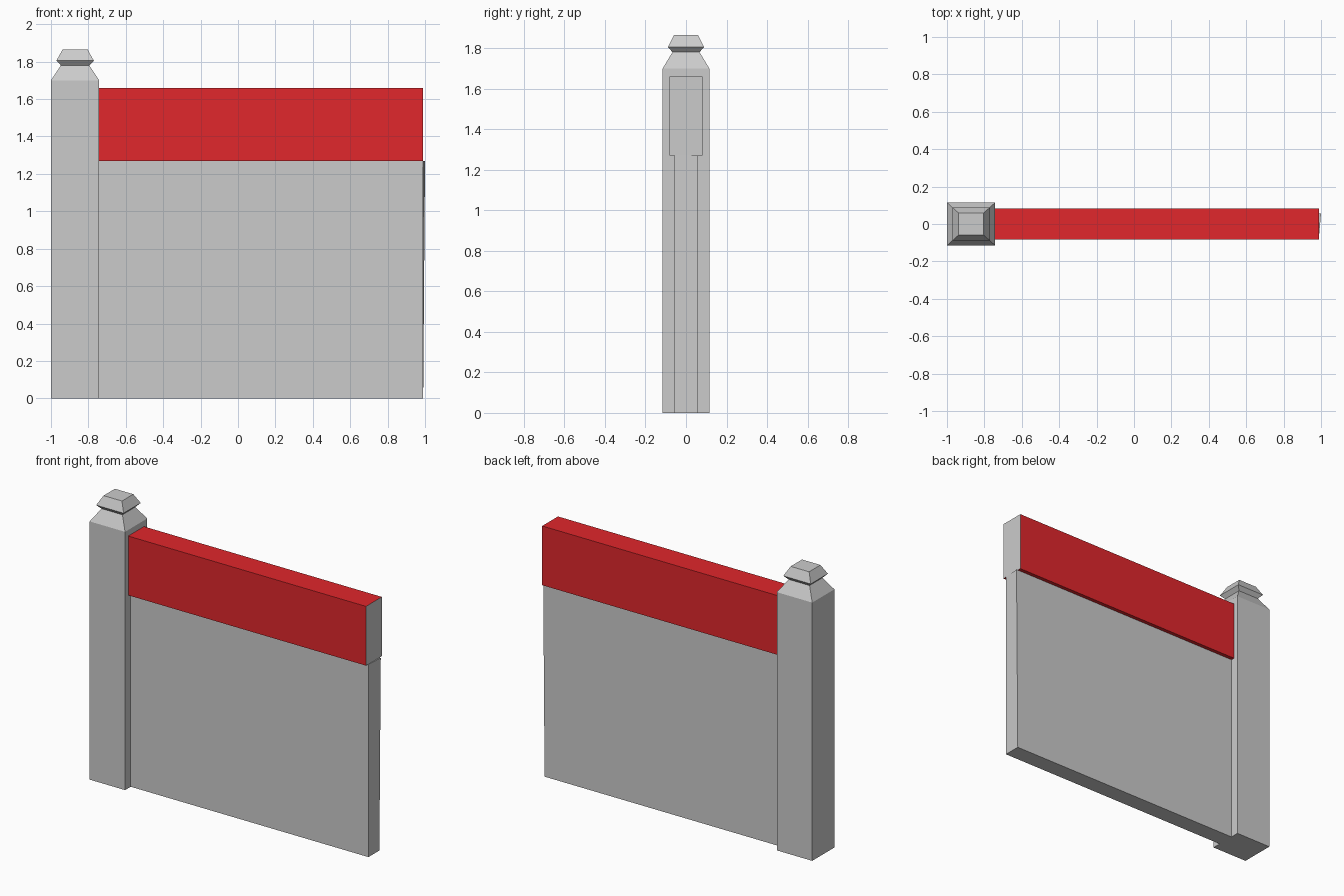
import bpy, bmesh

if "Cube" in bpy.data.objects:
    bpy.data.objects.remove(bpy.data.objects["Cube"])

POST_X = -0.871
POST_FACE = -0.742


def finish(name, bm):
    bmesh.ops.recalc_face_normals(bm, faces=bm.faces)
    mesh = bpy.data.meshes.new(name)
    bm.to_mesh(mesh)
    bm.free()
    obj = bpy.data.objects.new(name, mesh)
    bpy.context.collection.objects.link(obj)
    return obj


def box(name, x0, x1, half_y, z0, z1, tweak=None):
    bm = bmesh.new()
    bmesh.ops.create_cube(bm, size=1)
    for v in bm.verts:
        v.co.x = x1 if v.co.x > 0 else x0
        v.co.y *= 2 * half_y
        v.co.z = z1 if v.co.z > 0 else z0
        if tweak:
            tweak(v)
    return finish(name, bm)


# Square post with a pinched neck and flared cap: (half x, half y, z)
rings = [(0.129, 0.115, 0), (0.129, 0.115, 1.70), (0.076, 0.067, 1.78),
         (0.100, 0.089, 1.805), (0.067, 0.059, 1.865)]
bm = bmesh.new()
loops = [[bm.verts.new((POST_X + sx * hx, sy * hy, z))
          for sx, sy in ((-1, -1), (1, -1), (1, 1), (-1, 1))]
         for hx, hy, z in rings]
for low, high in zip(loops, loops[1:]):
    for i in range(4):
        j = (i + 1) % 4
        bm.faces.new((low[i], low[j], high[j], high[i]))
bm.faces.new(loops[0])
bm.faces.new(loops[-1])
finish("post", bm)


# Thin wall panel, its rear top corner pulled slightly outwards
def pull_corner(v):
    if v.co.x > 0 and v.co.y > 0 and v.co.z > 1:
        v.co.x = 1.0


box("wall_panel", POST_FACE, 0.99, 0.057, 0, 1.27, pull_corner)

# Thicker red top rail with plain grey ends
rail = box("top_rail", POST_FACE, 0.99, 0.082, 1.27, 1.66)
grey = bpy.data.materials.new("plain_grey")
grey.diffuse_color = (0.8, 0.8, 0.8, 1)
grey.use_nodes = True
grey.node_tree.nodes["Principled BSDF"].inputs["Base Color"].default_value = grey.diffuse_color
red = bpy.data.materials.new("red_paint")
red.diffuse_color = (0.75, 0.02, 0.025, 1)
red.use_nodes = True
red.node_tree.nodes["Principled BSDF"].inputs["Base Color"].default_value = red.diffuse_color
rail.data.materials.append(red)
rail.data.materials.append(grey)
for face in rail.data.polygons:
    face.material_index = 1 if abs(face.normal.x) > 0.9 else 0
